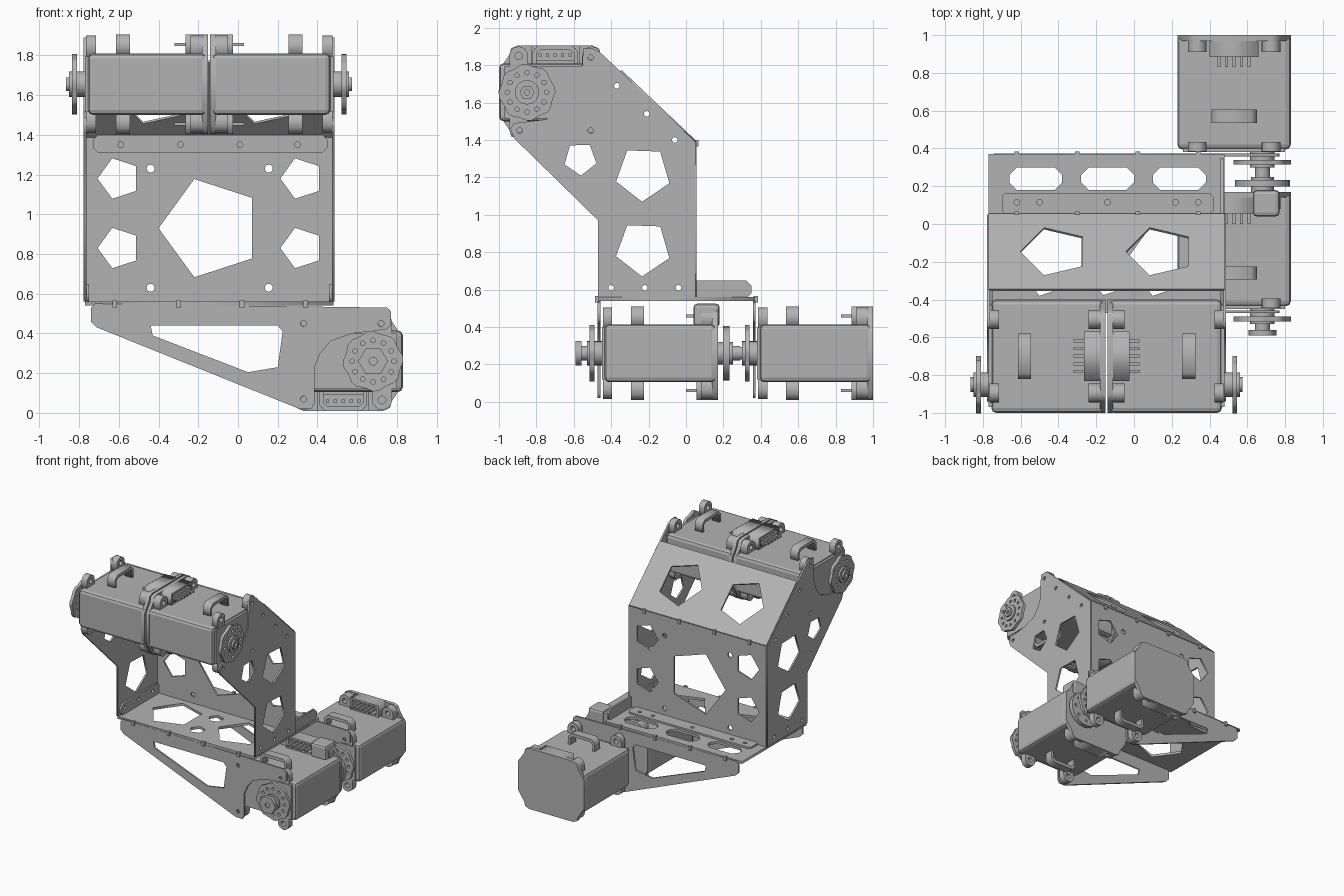
import bpy, bmesh
from math import sin, cos, pi, radians
from mathutils import Matrix, Vector

cube = bpy.data.objects.get("Cube")
if cube:
    bpy.data.objects.remove(cube)

grey = bpy.data.materials.new("aluminium_grey")
grey.use_nodes = True
grey.diffuse_color = (0.45, 0.45, 0.45, 1)
grey.node_tree.nodes["Principled BSDF"].inputs["Base Color"].default_value = (0.45, 0.45, 0.45, 1)
made = []


def frame(u, v, origin=(0, 0, 0)):
    """Right-handed frame from two axes and an origin."""
    u, v = Vector(u), Vector(v)
    m = Matrix((u, v, u.cross(v))).transposed().to_4x4()
    m.translation = origin
    return m


def finish(name, bm, matrix):
    bmesh.ops.transform(bm, matrix=matrix, verts=bm.verts)
    bmesh.ops.recalc_face_normals(bm, faces=bm.faces)
    mesh = bpy.data.meshes.new(name)
    bm.to_mesh(mesh)
    bm.free()
    mesh.materials.clear()
    mesh.materials.append(grey)
    ob = bpy.data.objects.new(name, mesh)
    bpy.context.collection.objects.link(ob)
    made.append(ob)


def plate(name, outline, holes, thick, matrix):
    """Flat sheet with cut-outs, centred on its own plane."""
    cu = bpy.data.curves.new(name + "_profile", 'CURVE')
    cu.dimensions, cu.fill_mode, cu.extrude = '2D', 'BOTH', thick / 2
    for loop in [outline] + holes:
        sp = cu.splines.new('POLY')
        sp.points.add(len(loop) - 1)
        for p, (x, y) in zip(sp.points, loop):
            p.co = (x, y, 0, 1)
        sp.use_cyclic_u = True
    tmp = bpy.data.objects.new(name + "_profile", cu)
    mesh = bpy.data.meshes.new_from_object(tmp)
    bm = bmesh.new()
    bm.from_mesh(mesh)
    bmesh.ops.remove_doubles(bm, verts=bm.verts, dist=1e-5)
    bpy.data.objects.remove(tmp)
    bpy.data.curves.remove(cu)
    bpy.data.meshes.remove(mesh)
    finish(name, bm, matrix)


def ngon(x, y, r, n=5, turn=180):
    return [(x + r * cos(radians(turn) + 2 * pi * i / n),
             y + r * sin(radians(turn) + 2 * pi * i / n)) for i in range(n)]


def hole(x, y, r=0.015):
    return ngon(x, y, r, 12)


def chamfered(x0, x1, y0, y1, c):
    return [(x0 + c, y0), (x1 - c, y0), (x1, y0 + c), (x1, y1 - c),
            (x1 - c, y1), (x0 + c, y1), (x0, y1 - c), (x0, y0 + c)]


def box(name, lo, hi, matrix, bevel=0.0):
    bm = bmesh.new()
    lo, hi = Vector(lo), Vector(hi)
    bmesh.ops.create_cube(bm, size=1)
    for v in bm.verts:
        v.co = (lo + hi) / 2 + v.co * (hi - lo)
    if bevel:
        bmesh.ops.bevel(bm, geom=bm.edges[:], offset=bevel, segments=2,
                        profile=0.5, affect='EDGES')
    finish(name, bm, matrix)


SIDE = lambda x: frame((0, 1, 0), (0, 0, 1), (x, 0, 0))
FRONT = lambda y: frame((1, 0, 0), (0, 0, 1), (0, y, 0))
FLAT = lambda z: frame((1, 0, 0), (0, 1, 0), (0, 0, z))
T = 0.014
L, R, MID = -0.77, 0.48, -0.145

# Side plates with a curved notch around the output horn
side = [(-0.47, 0.56), (0.05, 0.56), (0.05, 1.39), (-0.46, 1.87), (-0.5, 1.89),
        (-0.55, 1.89), (-0.56, 1.68), (-0.59, 1.61), (-0.64, 1.55), (-0.75, 1.51),
        (-0.92, 1.49), (-0.94, 1.46), (-0.92, 1.41), (-0.47, 0.97)]
side_holes = [ngon(-0.23, 1.22, 0.15, 5, -92), ngon(-0.23, 0.82, 0.15, 5, -92),
              ngon(-0.565, 1.3, 0.09, 5, -88)]
side_holes += [hole(y, z) for y, z in ((-0.51, 1.84), (-0.51, 1.45), (-0.89, 1.45),
               (-0.37, 1.69), (-0.21, 1.54), (-0.06, 1.4), (-0.4, 0.61), (-0.22, 0.61), (-0.04, 0.61))]
for tag, x in (("right", L), ("left", R)):
    plate(tag + "_side_plate", side, side_holes, T, SIDE(x))

# Back plate with its foot flange
back_holes = [ngon(-0.14, 0.93, 0.26)]
for z in (0.83, 1.18):
    back_holes += [ngon(-0.6, z, 0.107), ngon(0.32, z, 0.107)]
for x in (-0.44, 0.155):
    back_holes += [hole(x, 0.63, 0.02), hole(x, 1.23, 0.02)]
plate("back_plate", [(L, 0.56), (R, 0.56), (R, 1.39), (L, 1.39)], back_holes, T, FRONT(0.05))
plate("back_foot_flange", chamfered(-0.7, 0.42, 0.05, 0.165, 0.02),
      [hole(x, 0.115) for x in (-0.62, -0.5, -0.14, 0.22, 0.34)], T, FLAT(0.57))

# Sloping top plate and its folded lip
slope = frame((1, 0, 0), (0, -0.725, 0.689), (0, 0.05, 1.39))
plate("sloping_plate", [(L, 0), (R, 0), (R, 0.55), (L, 0.55)],
      [ngon(-0.42, 0.276, 0.183), ngon(0.14, 0.276, 0.183)], T, slope)
plate("sloping_plate_lip", chamfered(-0.73, 0.45, 1.31, 1.4, 0.025),
      [hole(x, 1.35) for x in (-0.59, -0.29, 0.01, 0.3)], T, FRONT(0.037))

# Base plate, its upright end flanges and the two hanging motor brackets
base_holes = [chamfered(x, x + 0.28, 0.18, 0.3, 0.04) for x in (-0.66, -0.28, 0.1)]
base_holes += [ngon(x, -0.19, 0.2) for x in (-0.44, 0.16)]
base_holes += [ngon(MID, y, 0.06) for y in (-0.08, -0.32)]
plate("base_plate", [(L, -0.47), (R, -0.47), (R, 0.37), (L, 0.37)], base_holes, 0.02, FLAT(0.55))
for tag, x, end in (("right", L + 0.014, 0.05), ("left", R - 0.014, 0.35)):
    plate(tag + "_base_flange", chamfered(-0.45, end, 0.55, 0.65, 0.03),
          [hole(y, 0.61) for y in (-0.4, -0.22, -0.04)], T, SIDE(x))
bracket = [(-0.72, 0.55), (0.75, 0.53), (0.77, 0.51), (0.77, 0.44), (0.745, 0.42),
           (0.575, 0.4), (0.465, 0.36), (0.415, 0.3), (0.385, 0.23), (0.385, 0.05),
           (0.37, 0.02), (0.31, 0.02), (0.26, 0.04), (-0.71, 0.43), (-0.74, 0.46), (-0.74, 0.53)]
bracket_holes = [[(-0.44, 0.44), (0.2, 0.44), (0.225, 0.41), (0.2, 0.23), (0.05, 0.205), (-0.43, 0.39)]]
bracket_holes += [hole(x, z) for x, z in ((0.33, 0.45), (0.33, 0.07), (0.72, 0.45))]
for tag, y in (("front", -0.465), ("rear", 0.365)):
    plate(tag + "_motor_bracket", bracket, bracket_holes, T, FRONT(y))

# Small locating tabs along the folded edges
for i in range(4):
    x = -0.62 + 0.32 * i
    for tag, y, z in (("front", -0.475, 0.55), ("rear", 0.372, 0.55), ("ridge", 0.055, 1.385)):
        box(tag + "_tab", (x - 0.012, y - 0.012, z - 0.02), (x + 0.012, y + 0.012, z + 0.015), Matrix())


def motor(tag, m):
    """Gear motor: x is width, y runs from output to rear, z is thickness."""
    face = lambda a, x=0, z=0: m @ frame((1, 0, 0), (0, 0, 1), (x, a, z))
    box(tag + "_case", (-0.3, 0.015, -0.155), (0.3, 0.61, 0.155), m, 0.025)
    box(tag + "_front_face", (-0.27, 0, -0.14), (0.27, 0.03, 0.14), m)
    cap = [(-0.3, -0.12), (-0.245, -0.2), (-0.235, -0.235), (-0.2, -0.25)]
    cap += [(-x, z) for x, z in reversed(cap)]
    cap += [(-x, -z) for x, z in cap]
    plate(tag + "_rear_cap", cap, [], 0.03, face(0.605))
    # Rounded screw lugs on the four corners of each end
    lug = [(0.05 * cos(pi * i / 8), 0.05 * sin(pi * i / 8)) for i in range(9)]
    lug += [(-0.05, -0.07), (0.05, -0.07)]
    for sx in (-1, 1):
        for sz in (-1, 1):
            for a, t in ((0.03, 0.05), (0.565, 0.07)):
                plate(tag + "_lug", [(x, z * sz) for x, z in lug], [hole(0, 0, 0.02)], t,
                      face(a, sx * 0.195, sz * 0.195))
    for s in (-1, 1):
        # Cable loop
        loop = [(-0.12, 0.14), (-0.12, 0.22), (-0.09, 0.25), (0.09, 0.25), (0.12, 0.22), (0.12, 0.14),
                (0.1, 0.14), (0.1, 0.21), (0.08, 0.225), (-0.08, 0.225), (-0.1, 0.21), (-0.1, 0.14)]
        plate(tag + "_cable_loop", [(x, z * s) for x, z in loop], [], 0.07, face(0.19))
        # Open socket with contact pins
        sock = [(-0.13, 0.14), (0.13, 0.14), (0.13, 0.25), (-0.13, 0.25)]
        slot = [(-0.11, 0.17), (0.11, 0.17), (0.11, 0.235), (-0.11, 0.235)]
        plate(tag + "_socket", [(x, z * s) for x, z in sock],
              [[(x, z * s) for x, z in slot]], 0.11, face(0.56))
        for i in range(5):
            x = -0.08 + 0.04 * i
            box(tag + "_pin", (x - 0.008, 0.45, s * 0.2 - 0.008), (x + 0.008, 0.59, s * 0.2 + 0.008), m)
    # Output horn: scalloped disc, ring of holes, hub and nut
    rim = [(x * k, z * k) for i, (x, z) in enumerate(ngon(0, 0, 0.152, 32))
           for k in [1 if i % 4 < 2 else 0.94]]
    ring = [hole(x, z, 0.012) for x, z in ngon(0, 0, 0.105, 12)]
    plate(tag + "_horn", rim, ring, 0.025, face(-0.053, 0.15))
    plate(tag + "_horn_hub", ngon(0, 0, 0.065, 20), [], 0.08, face(-0.04, 0.15))
    plate(tag + "_horn_nut", ngon(0, 0, 0.04, 6), [hole(0, 0, 0.015)], 0.02, face(-0.085, 0.15))


lower = frame((1, 0, 0), (0, 1, 0), (0.53, -0.45, 0.26))
motor("front_motor", lower)
motor("rear_motor", frame((1, 0, 0), (0, 1, 0), (0.53, 0.38, 0.26)))
motor("upper_left_motor", frame((0, -1, 0), (-1, 0, 0), (R, -0.7, 1.655)))
motor("upper_right_motor", frame((0, -1, 0), (1, 0, 0), (L, -0.7, 1.655)))

# Front motor extras: flared output nut, rear idler disc with knob, rear cover
idler = lambda a: lower @ frame((1, 0, 0), (0, 0, 1), (0.15, a, 0))
plate("output_shaft", ngon(0, 0, 0.04, 12), [], 0.06, idler(-0.1))
plate("output_star_nut", ngon(0, 0, 0.075, 6), [hole(0, 0, 0.02)], 0.03, idler(-0.125))
plate("idler_disc", ngon(0, 0, 0.145, 24), [hole(x, z, 0.012) for x, z in ngon(0, 0, 0.105, 8)],
      0.035, idler(0.665))
plate("idler_hub", ngon(0, 0, 0.06, 16), [], 0.08, idler(0.66))
plate("idler_knob", ngon(0, 0, 0.04, 12), [], 0.06, idler(0.71))
box("front_motor_rear_cover", (0.1, 0.49, 0.14), (0.24, 0.63, 0.265), lower, 0.02)

for ob in bpy.context.view_layer.objects:
    ob.select_set(ob in made)
bpy.context.view_layer.objects.active = made[0]
bpy.ops.object.shade_smooth_by_angle(angle=radians(25))
